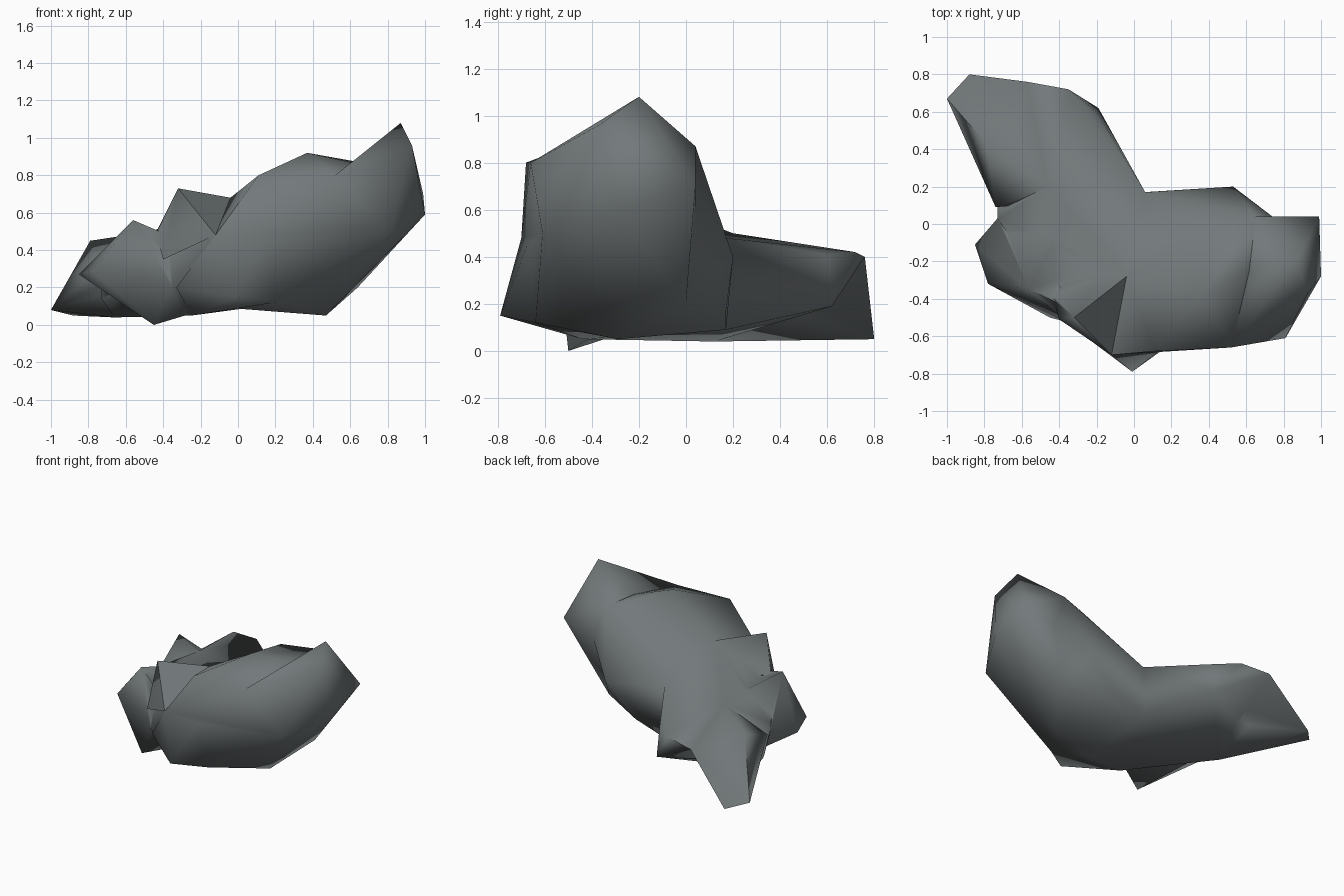
import bpy, bmesh, math

if "Cube" in bpy.data.objects:
    bpy.data.objects.remove(bpy.data.objects["Cube"])

stone = bpy.data.materials.new("slate_grey")
stone.diffuse_color = (0.17, 0.19, 0.195, 1)
stone.use_nodes = True
stone.node_tree.nodes["Principled BSDF"].inputs["Base Color"].default_value = stone.diffuse_color

# shared corners where neighbouring lumps of the rock meet
NOTCH, NOTCH_LOW = (0.06, 0.17, 0.48), (0.05, 0.17, 0.09)
SADDLE, BROW = (-0.04, -0.28, 0.68), (-0.12, -0.70, 0.48)
KNOB, CREST = (-0.56, -0.35, 0.56), (-0.46, 0.20, 0.50)
LEDGE, RIM, DIP = (0.52, -0.66, 0.80), (0.65, 0.04, 0.87), (0.60, -0.25, 0.87)
CORNER, FLANK, CHIN = (0.99, 0.04, 0.70), (1.0, -0.28, 0.59), (0.81, -0.61, 0.50)
TOE, FOOT = (-0.45, -0.50, 0.0), (-0.66, 0.12, 0.04)
HIP, SHOULDER, ARM_TOP = (-0.74, 0.09, 0.30), (-0.79, 0.43, 0.45), (-0.57, 0.76, 0.40)
BACK, KEEL, TIP = (0.74, 0.04, 0.60), (0.64, 0.0, 0.20), (-1.0, 0.67, 0.08)
BELLY = (-0.25, -0.44, 0.05)


def lump(name, points):
    """Convex faceted lump around a few corners."""
    bm = bmesh.new()
    for p in points:
        bm.verts.new(p)
    bmesh.ops.convex_hull(bm, input=bm.verts)
    loose = [v for v in bm.verts if not v.link_faces]
    bmesh.ops.delete(bm, geom=loose, context='VERTS')
    bmesh.ops.recalc_face_normals(bm, faces=bm.faces)
    me = bpy.data.meshes.new(name)
    bm.to_mesh(me)
    bm.free()
    me.materials.append(stone)
    ob = bpy.data.objects.new(name, me)
    bpy.context.collection.objects.link(ob)
    return ob


# big right-hand mass
rock = lump("rock", [
    (0.11, -0.68, 0.80), LEDGE, BROW, SADDLE, (0.37, -0.37, 0.92), (0.40, -0.06, 0.88),
    RIM, DIP, BACK, FLANK, CHIN, NOTCH, NOTCH_LOW, (0.53, 0.20, 0.40), (0.30, 0.17, 0.17),
    KEEL, (0.47, -0.29, 0.05), (0.20, -0.64, 0.12), (-0.04, -0.5, 0.09)])

parts = [
    # raised peak at the right end
    lump("peak", [(0.87, -0.20, 1.08), (0.93, -0.37, 0.96), CORNER, FLANK, CHIN, LEDGE,
                  RIM, BACK, KEEL, (0.6, -0.2, 0.5)]),
    # middle of the bend
    lump("bend", [NOTCH, NOTCH_LOW, CREST, (-0.73, 0.03, 0.36), (-0.73, 0.12, 0.14), FOOT,
                  SADDLE, BROW, (0.20, -0.64, 0.12), (-0.35, -0.54, 0.22),
                  BELLY, (-0.5, -0.3, 0.45)]),
    # low front tooth
    lump("tooth", [BROW, (-0.01, -0.79, 0.15), (0.20, -0.64, 0.12), (0.14, -0.675, 0.45),
                   (-0.33, -0.55, 0.20), BELLY, (0.0, -0.5, 0.3)]),
    # upper front spur
    lump("spur", [(-0.32, -0.50, 0.73), SADDLE, BROW, (-0.40, -0.51, 0.35),
                  (-0.44, -0.38, 0.49), (-0.1, -0.1, 0.5)]),
    # left lobe
    lump("left_lobe", [KNOB, (-0.78, -0.32, 0.29), (-0.85, -0.11, 0.27), TOE,
                       (-0.36, -0.53, 0.21), (-0.35, -0.45, 0.47), (-0.73, 0.03, 0.32),
                       (-0.68, 0.02, 0.17), (-0.4, 0.05, 0.47), (-0.25, -0.40, 0.06)]),
    # rear arm
    lump("rear_arm", [ARM_TOP, (-0.35, 0.72, 0.42), (-0.19, 0.62, 0.19),
                      (-0.20, 0.60, 0.41), CREST, NOTCH, NOTCH_LOW, FOOT, HIP]),
    # outer ridge of the arm
    lump("arm_ridge", [SHOULDER, TIP, CREST, HIP, FOOT, (-0.60, 0.50, 0.33),
                       (-0.5, 0.35, 0.2)]),
    # low tip of the arm
    lump("arm_tip", [TIP, (-0.88, 0.80, 0.05), ARM_TOP, FOOT, HIP, (-0.5, 0.4, 0.3)]),
]

# fuse the lumps into one stone
for part in parts:
    mod = rock.modifiers.new("fuse", 'BOOLEAN')
    mod.operation, mod.solver, mod.object = 'UNION', 'EXACT', part
fused = bpy.data.meshes.new_from_object(
    rock.evaluated_get(bpy.context.evaluated_depsgraph_get()))
rock.modifiers.clear()
rock.data = fused
for part in parts:
    bpy.data.objects.remove(part)

bm = bmesh.new()
bm.from_mesh(fused)
bmesh.ops.remove_doubles(bm, verts=bm.verts, dist=0.012)
bm.to_mesh(fused)
bm.free()
fused.materials.clear()
fused.materials.append(stone)

bpy.context.view_layer.objects.active = rock
rock.select_set(True)
bpy.ops.object.shade_smooth_by_angle(angle=math.radians(75))
